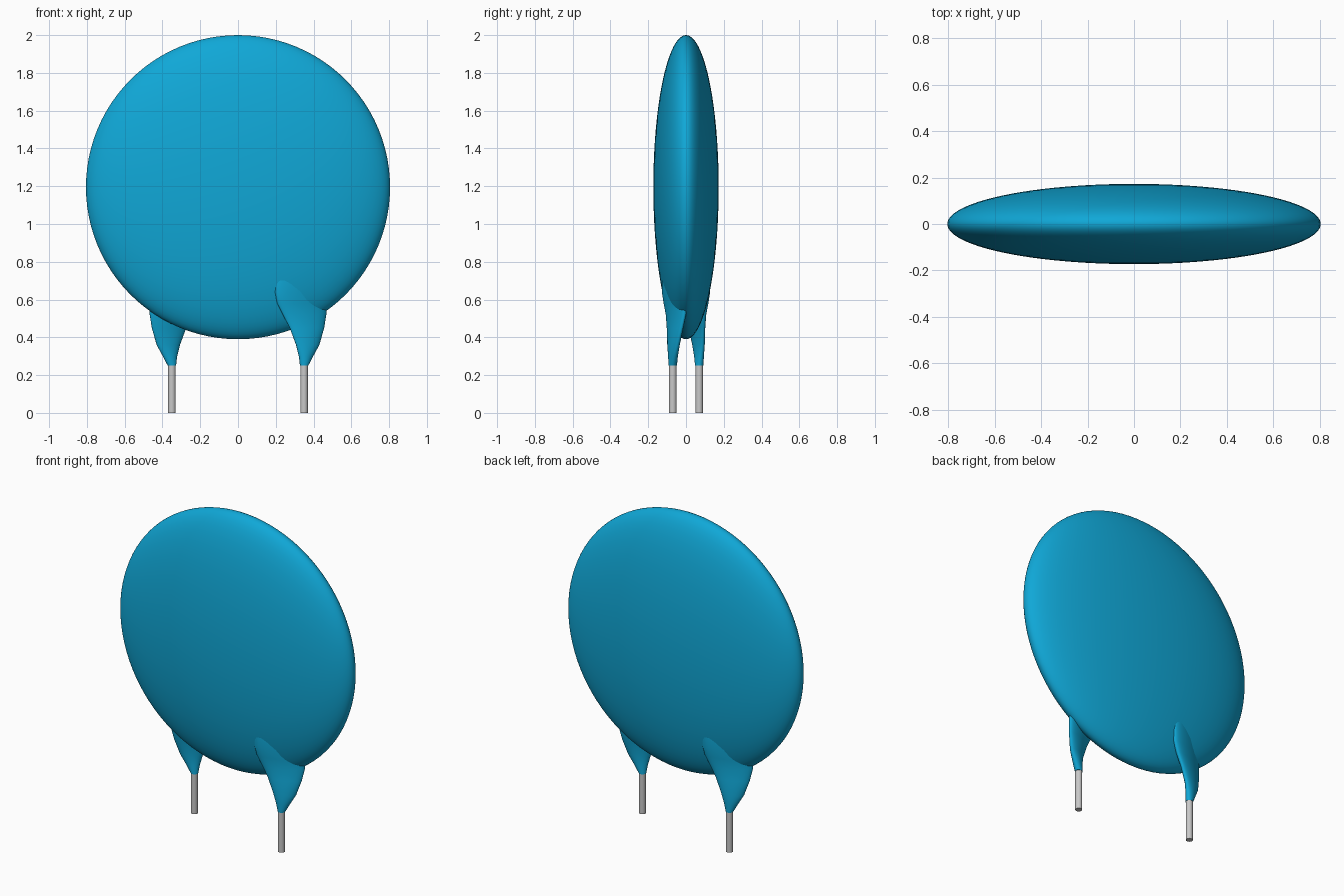
import bpy, bmesh, math
from mathutils import Matrix

if "Cube" in bpy.data.objects:
    bpy.data.objects.remove(bpy.data.objects["Cube"], do_unlink=True)


def material(name, rgb, metallic=0.0):
    m = bpy.data.materials.new(name)
    m.use_nodes = True
    m.diffuse_color = (*rgb, 1)
    bsdf = m.node_tree.nodes["Principled BSDF"]
    bsdf.inputs["Base Color"].default_value = (*rgb, 1)
    bsdf.inputs["Roughness"].default_value = 0.5
    return m


BLUE = material("blue coating", (0.005, 0.39, 0.68))
GREY = material("tinned wire", (0.58, 0.58, 0.58))


def finish(name, bm, mat):
    bmesh.ops.recalc_face_normals(bm, faces=bm.faces[:])
    me = bpy.data.meshes.new(name)
    bm.to_mesh(me)
    bm.free()
    me.materials.append(mat)
    ob = bpy.data.objects.new(name, me)
    bpy.context.collection.objects.link(ob)
    bpy.ops.object.select_all(action='DESELECT')
    ob.select_set(True)
    bpy.context.view_layer.objects.active = ob
    bpy.ops.object.shade_smooth_by_angle(angle=math.radians(40))
    return ob


# Lens-shaped body, poles facing front and back
bm = bmesh.new()
bmesh.ops.create_uvsphere(bm, u_segments=96, v_segments=48, radius=1)
bmesh.ops.transform(bm, verts=bm.verts[:], matrix=Matrix.Translation((0, 0, 1.195))
                    @ Matrix.Diagonal((0.805, 0.173, 0.805, 1))
                    @ Matrix.Rotation(math.pi / 2, 4, 'X'))
finish("disc_body", bm, BLUE)

# Sleeve sections: z, centre x, centre y, half length, half thickness, turn in degrees
SECTIONS = [
    (0.25, 0.350, -0.070, 0.022, 0.022, 22),
    (0.30, 0.360, -0.069, 0.040, 0.023, 22),
    (0.36, 0.369, -0.066, 0.066, 0.024, 22),
    (0.45, 0.365, -0.058, 0.098, 0.026, 22),
    (0.52, 0.352, -0.053, 0.124, 0.030, 22),
    (0.58, 0.340, -0.056, 0.143, 0.035, 22),
    (0.64, 0.333, -0.062, 0.148, 0.038, 22),
    (0.70, 0.330, -0.064, 0.145, 0.036, 22),
]
SIDES = 40


def sleeve(name, sign):
    bm = bmesh.new()
    rings = []
    for z, cx, cy, a, b, deg in SECTIONS:
        t = math.radians(deg)
        ring = []
        for i in range(SIDES):
            p = 2 * math.pi * i / SIDES
            u, v = a * math.cos(p), b * math.sin(p)
            x = cx + u * math.cos(t) - v * math.sin(t)
            y = cy + u * math.sin(t) + v * math.cos(t)
            ring.append(bm.verts.new((sign * x, sign * y, z)))
        rings.append(ring)
    for r0, r1 in zip(rings, rings[1:]):
        for i in range(SIDES):
            j = (i + 1) % SIDES
            bm.faces.new((r0[i], r0[j], r1[j], r1[i]))
    bm.faces.new(rings[0])
    bm.faces.new(rings[-1])
    return finish(name, bm, BLUE)


def wire(name, sign):
    bm = bmesh.new()
    bmesh.ops.create_cone(bm, cap_ends=True, segments=32, radius1=0.02, radius2=0.02,
                          depth=0.28, matrix=Matrix.Translation((sign * 0.35, sign * -0.07, 0.14)))
    return finish(name, bm, GREY)


# Left leg sits at the front, right leg is its half-turn copy at the back
for side, sign in (("left", 1), ("right", -1)):
    sleeve(side + "_sleeve", sign)
    wire(side + "_wire", sign)
